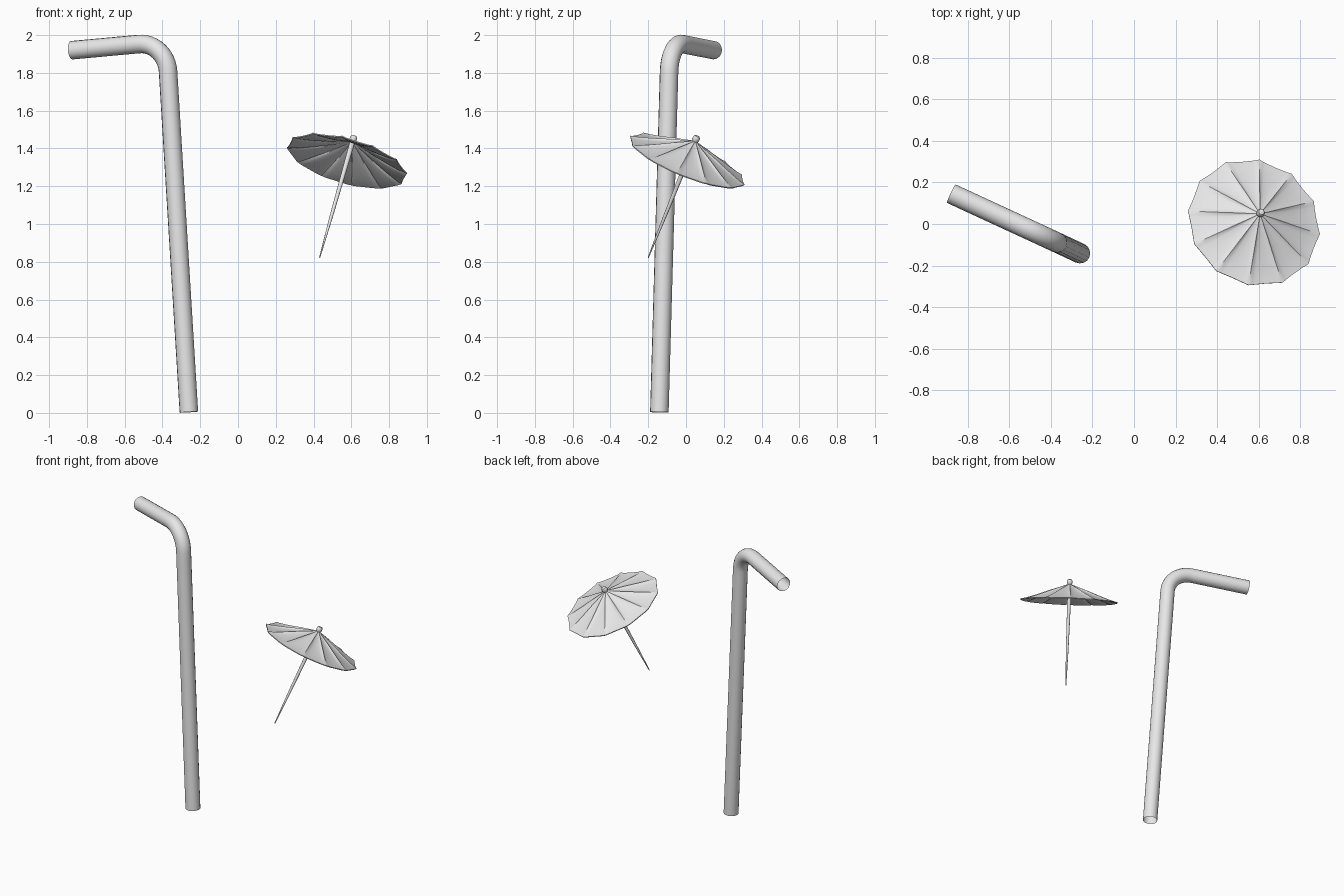
import bpy
import bmesh
from math import radians, cos, sin
from mathutils import Vector, Matrix

cube = bpy.data.objects.get("Cube")
if cube:
    bpy.data.objects.remove(cube)

GREY = (0.8, 0.8, 0.8, 1.0)
grey = bpy.data.materials.new("light_grey")
grey.use_nodes = True
grey.diffuse_color = GREY
grey.node_tree.nodes["Principled BSDF"].inputs["Base Color"].default_value = GREY


def select_only(obj):
    bpy.ops.object.select_all(action="DESELECT")
    obj.select_set(True)
    bpy.context.view_layer.objects.active = obj


def finish(obj, angle=40):
    select_only(obj)
    bpy.ops.object.shade_smooth_by_angle(angle=radians(angle))


def add_mesh(name, bm, matrix):
    bmesh.ops.recalc_face_normals(bm, faces=bm.faces)
    mesh = bpy.data.meshes.new(name)
    bm.to_mesh(mesh)
    bm.free()
    mesh.transform(matrix)
    mesh.materials.append(grey)
    obj = bpy.data.objects.new(name, mesh)
    bpy.context.collection.objects.link(obj)
    return obj


def lathe(name, profile, sides, matrix):
    """Turn a closed (radius, height) profile around local z."""
    bm = bmesh.new()
    rings = [[bm.verts.new((r * cos(a), r * sin(a), z))
              for a in (radians(360 * i / sides) for i in range(sides))]
             for r, z in profile]
    for low, high in zip(rings, rings[1:]):
        for i in range(sides):
            j = (i + 1) % sides
            bm.faces.new((low[i], low[j], high[j], high[i]))
    bm.faces.new(rings[0])
    bm.faces.new(rings[-1])
    return add_mesh(name, bm, matrix)


# Bent drinking straw: open tube swept along a rounded corner
foot = Vector((-0.26, -0.141, 0.004))
corner = Vector((-0.38, -0.085, 1.966))
mouth = Vector((-0.88, 0.146, 1.92))
bend = 0.16
down = (foot - corner).normalized()
out = (mouth - corner).normalized()
start, end = corner + down * bend, corner + out * bend

curve = bpy.data.curves.new("straw", "CURVE")
curve.dimensions = "3D"
curve.bevel_depth = 0.049
curve.bevel_resolution = 6
curve.resolution_u = 12
spline = curve.splines.new("BEZIER")
spline.bezier_points.add(3)
path = [(foot, foot + down * 0.1, foot - down * 0.1),
        (start, start + down * 0.1, start - down * bend * 0.55),
        (end, end - out * bend * 0.55, end + out * 0.1),
        (mouth, mouth - out * 0.1, mouth + out * 0.1)]
for point, (co, left, right) in zip(spline.bezier_points, path):
    point.handle_left_type = point.handle_right_type = "FREE"
    point.co, point.handle_left, point.handle_right = co, left, right
straw = bpy.data.objects.new("straw", curve)
bpy.context.collection.objects.link(straw)
select_only(straw)
bpy.ops.object.convert(target="MESH")
straw = bpy.context.view_layer.objects.active
bm = bmesh.new()
bm.from_mesh(straw.data)
bmesh.ops.recalc_face_normals(bm, faces=bm.faces)
bm.to_mesh(straw.data)
bm.free()
straw.data.materials.clear()
straw.data.materials.append(grey)
finish(straw)

# Tilted frame shared by the parasol parts, origin at the stick's point
tip = Vector((0.432, -0.2, 0.822))
axis = Vector((0.178, 0.253, 0.628))
turn = Vector((0, 0, 1)).rotation_difference(axis).to_matrix().to_4x4()
frame = Matrix.Translation(tip) @ turn

# Tapered stick and the little knob on top
finish(lathe("parasol_stick", [(0.003, 0), (0.009, 0.25), (0.014, 0.69)], 16, frame))
finish(lathe("parasol_knob", [(0.014, 0.685), (0.019, 0.692), (0.019, 0.708),
                              (0.014, 0.717), (0.006, 0.72)], 16, frame))

# Pleated paper canopy: twelve panels with a narrow ridge along each rib
RIBS, RINGS = 12, 10
RADIUS, RIM_Z, RISE = 0.33, 0.572, 0.118
# Per panel: (position across the panel, ridge height)
PLEAT = [(0, 1), (0.09, 0.25), (0.2, 0), (0.5, -0.15), (0.8, 0), (0.91, 0.25)]
bm = bmesh.new()
rings = []
for k in range(RINGS + 1):
    s = 0.04 + 0.96 * k / RINGS
    ring = []
    for rib in range(RIBS):
        for across, ridge in PLEAT:
            a = radians(22.5 + (rib + across) * 360 / RIBS)
            # Panel edges bow slightly inside a straight chord
            inset = 1 - 0.045 * 4 * across * (1 - across)
            r = RADIUS * s * inset
            lift = 0.009 * ridge * min(1, s * 2.5) * (1 - 0.6 * s ** 4)
            z = RIM_Z + RISE * (1 - s) ** 1.25 + lift
            ring.append(bm.verts.new((r * cos(a), r * sin(a), z)))
    rings.append(ring)
count = len(rings[0])
for inner, outer in zip(rings, rings[1:]):
    for i in range(count):
        j = (i + 1) % count
        bm.faces.new((inner[i], outer[i], outer[j], inner[j]))
canopy = add_mesh("parasol_canopy", bm, frame)
paper = canopy.modifiers.new("paper_thickness", "SOLIDIFY")
paper.thickness = 0.006
paper.offset = -1
select_only(canopy)
bpy.ops.object.modifier_apply(modifier=paper.name)
finish(canopy, 35)
